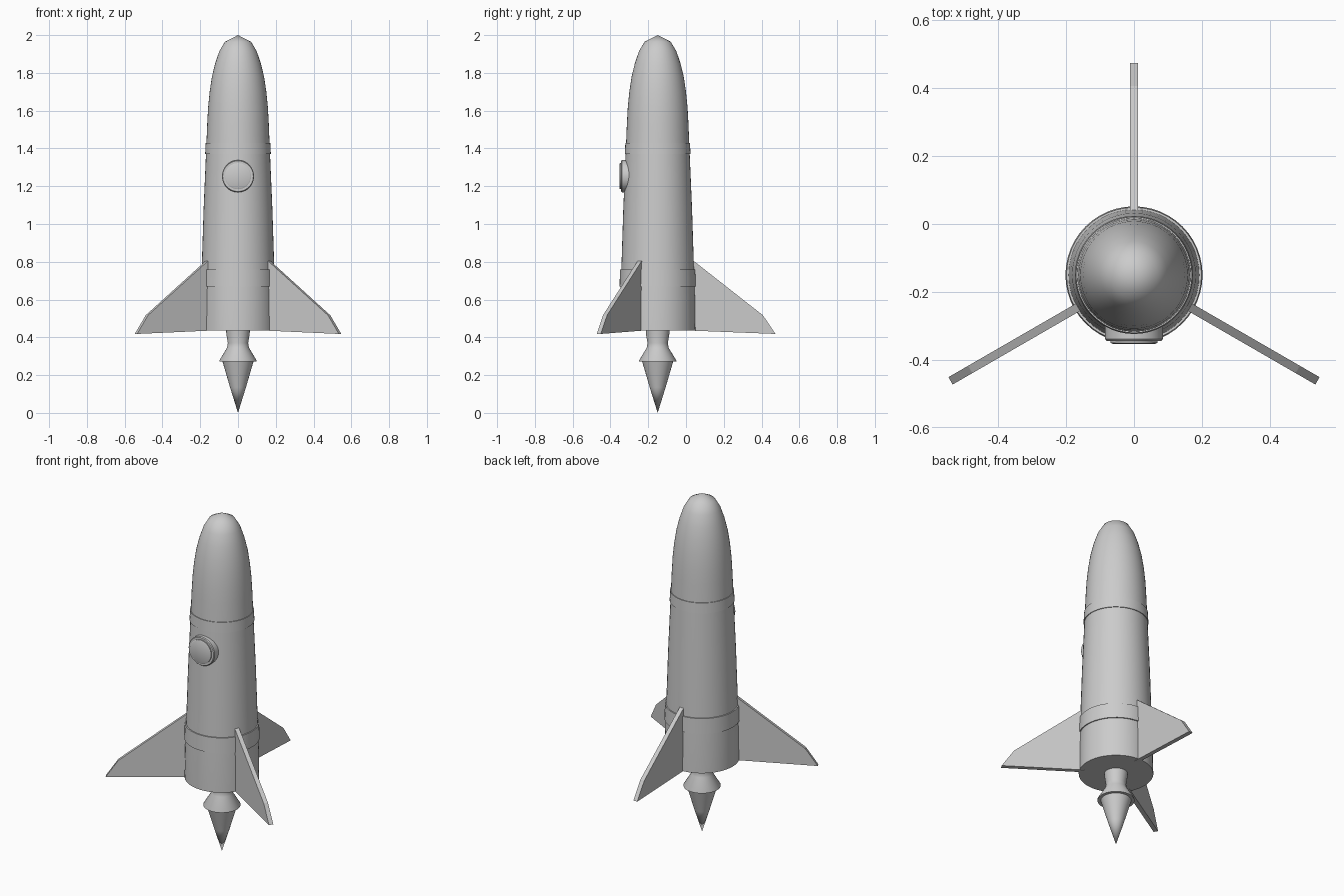
import bpy, bmesh, math
from mathutils import Matrix, Vector

if "Cube" in bpy.data.objects:
    bpy.data.objects.remove(bpy.data.objects["Cube"])

AXIS_Y = -0.15          # the hull axis sits forward of the origin
SIDES = 48

grey = bpy.data.materials.new("light_grey")
grey.diffuse_color = (0.6, 0.6, 0.6, 1)
grey.use_nodes = True
grey.node_tree.nodes["Principled BSDF"].inputs["Base Color"].default_value = grey.diffuse_color


def finish(name, bm, smooth=True, angle=35):
    bmesh.ops.recalc_face_normals(bm, faces=bm.faces)
    mesh = bpy.data.meshes.new(name)
    bm.to_mesh(mesh)
    bm.free()
    mesh.materials.append(grey)
    ob = bpy.data.objects.new(name, mesh)
    bpy.context.collection.objects.link(ob)
    if smooth:
        bpy.ops.object.select_all(action='DESELECT')
        ob.select_set(True)
        bpy.context.view_layer.objects.active = ob
        bpy.ops.object.shade_smooth_by_angle(angle=math.radians(angle))
    return ob


def lathe(name, profile, matrix, closed=False, angle=35):
    """Spin (radius, height) points round local z."""
    bm = bmesh.new()
    rings = []
    for r, z in profile:
        if r == 0:
            rings.append([bm.verts.new((0, 0, z))] * SIDES)
        else:
            rings.append([bm.verts.new((r * math.cos(2 * math.pi * i / SIDES),
                                        r * math.sin(2 * math.pi * i / SIDES), z))
                          for i in range(SIDES)])
    pairs = list(zip(rings, rings[1:]))
    if closed:
        pairs.append((rings[-1], rings[0]))
    for a, b in pairs:
        for i in range(SIDES):
            j = (i + 1) % SIDES
            bm.faces.new(list(dict.fromkeys((a[i], a[j], b[j], b[i]))))
    bmesh.ops.transform(bm, matrix=matrix, verts=bm.verts)
    return finish(name, bm, angle=angle)


upright = Matrix.Translation((0, AXIS_Y, 0))

# hull with rounded nose
lathe("hull", [(0, 0.437), (0.2, 0.437), (0.198, 0.60), (0.191, 0.80), (0.182, 1.08),
               (0.167, 1.43), (0.163, 1.53), (0.158, 1.62), (0.150, 1.70),
               (0.138, 1.78), (0.121, 1.85), (0.099, 1.915), (0.069, 1.965), (0, 2.0)],
      upright, angle=40)

# raised bands round the hull
lathe("lower_band", [(0.18, 0.67), (0.202, 0.67), (0.199, 0.76), (0.18, 0.76)], upright, True)
lathe("upper_band", [(0.15, 1.37), (0.174, 1.37), (0.171, 1.43), (0.15, 1.43)], upright, True)

# engine nozzle
lathe("nozzle", [(0, 0.45), (0.063, 0.45), (0.062, 0.42), (0.054, 0.37), (0.058, 0.345),
                 (0.099, 0.277), (0.099, 0.271), (0.080, 0.271), (0, 0.29)], upright)

# exhaust cone
lathe("exhaust_cone", [(0, 0.275), (0.083, 0.275), (0.042, 0.135), (0, 0.0)], upright)

# porthole, pointing to the front
forward = Matrix.Translation((0, AXIS_Y, 1.253)) @ Matrix.Rotation(math.radians(90), 4, 'X')
lathe("porthole_rim", [(0.069, 0.14), (0.085, 0.14), (0.085, 0.189), (0.081, 0.194), (0.069, 0.194)],
      forward, True)
lathe("porthole_glass", [(0, 0.14), (0.069, 0.14), (0.069, 0.2), (0.063, 0.203), (0, 0.203)], forward)

# three swept fins
outline = [(0.17, 0.436), (0.624, 0.418), (0.557, 0.517), (0.19, 0.805), (0.17, 0.805)]
for n, deg in enumerate((90, 210, 330)):
    bm = bmesh.new()
    face = bm.faces.new([bm.verts.new((r, -0.0125, z)) for r, z in outline])
    side = bmesh.ops.extrude_face_region(bm, geom=[face])["geom"]
    bmesh.ops.translate(bm, vec=Vector((0, 0.025, 0)),
                        verts=[v for v in side if isinstance(v, bmesh.types.BMVert)])
    bmesh.ops.transform(bm, matrix=upright @ Matrix.Rotation(math.radians(deg), 4, 'Z'),
                        verts=bm.verts)
    finish("fin_%d" % (n + 1), bm, smooth=False)
